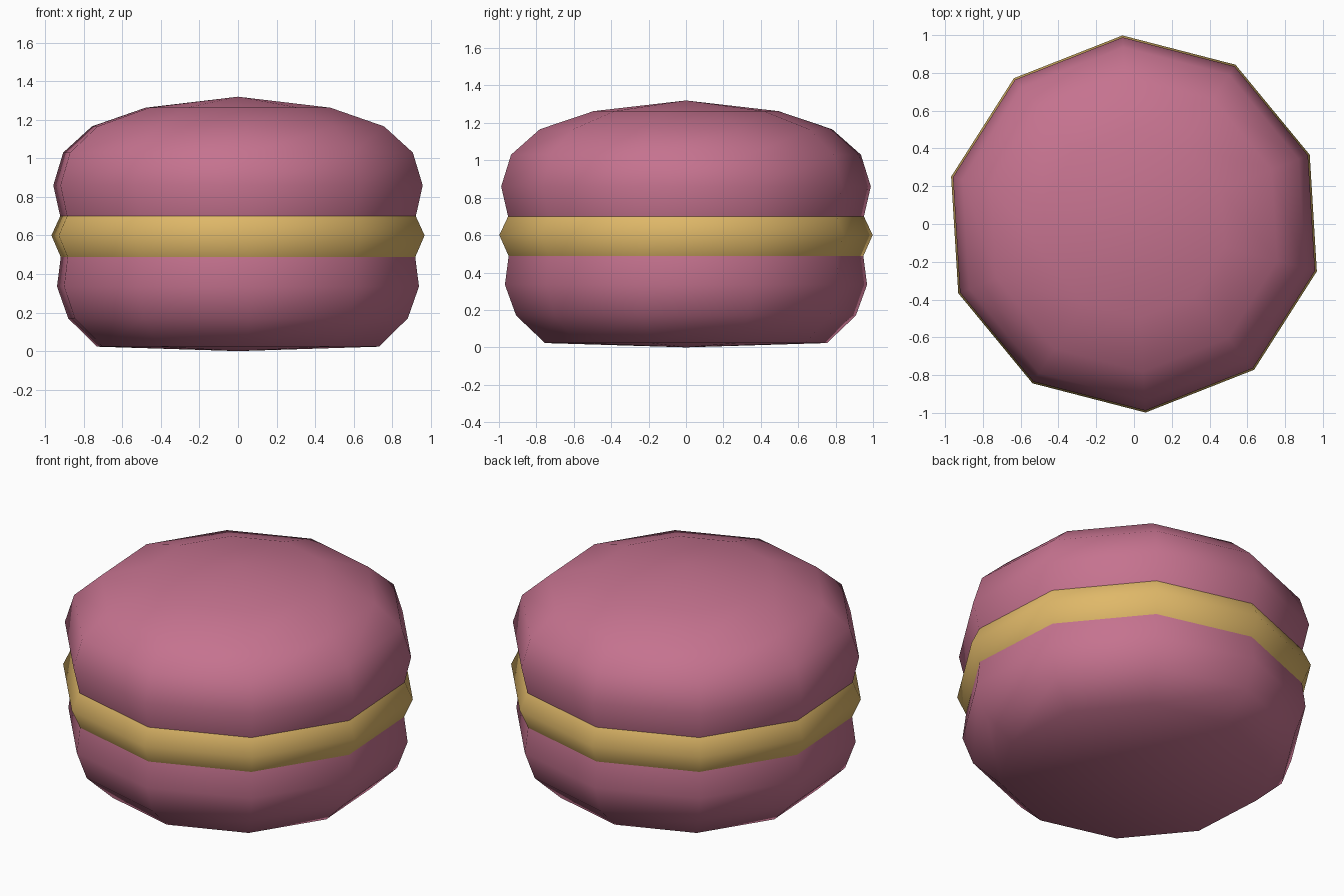
import bpy, bmesh, math

if "Cube" in bpy.data.objects:
    bpy.data.objects.remove(bpy.data.objects["Cube"])

SIDES = 10
START = math.radians(93.5)   # first corner of the ten-sided outline


def material(name, color):
    m = bpy.data.materials.new(name)
    m.diffuse_color = (*color, 1.0)
    m.use_nodes = True
    m.node_tree.nodes["Principled BSDF"].inputs["Base Color"].default_value = m.diffuse_color
    return m


pink = material("raspberry pink", (0.56, 0.17, 0.275))
gold = material("golden cream", (0.74, 0.48, 0.14))


def lathe(name, profile, mat):
    """Revolve (radius, z) points, bottom to top; radius 0 makes a pole."""
    bm = bmesh.new()
    rings = []
    for r, z in profile:
        if r == 0:
            rings.append([bm.verts.new((0, 0, z))] * SIDES)
        else:
            rings.append([bm.verts.new((r * math.cos(START + i * math.tau / SIDES),
                                        r * math.sin(START + i * math.tau / SIDES), z))
                          for i in range(SIDES)])
    for low, high in zip(rings, rings[1:]):
        for i in range(SIDES):
            j = (i + 1) % SIDES
            corners = list(dict.fromkeys((low[i], low[j], high[j], high[i])))
            bm.faces.new(corners).smooth = True
    mesh = bpy.data.meshes.new(name)
    bm.to_mesh(mesh)
    bm.free()
    mesh.materials.append(mat)
    obj = bpy.data.objects.new(name, mesh)
    bpy.context.collection.objects.link(obj)
    return obj


# Bottom shell, cream filling and domed top shell meet at their rims
lathe("bottom_shell", [(0, 0.0), (0.755, 0.023), (0.91, 0.17),
                       (0.97, 0.335), (0.95, 0.488)], pink)
lathe("cream_filling", [(0.95, 0.488), (1.0, 0.60), (0.953, 0.70)], gold)
lathe("top_shell", [(0.953, 0.70), (0.99, 0.86), (0.937, 1.03), (0.783, 1.166),
                    (0.495, 1.263), (0, 1.32)], pink)
